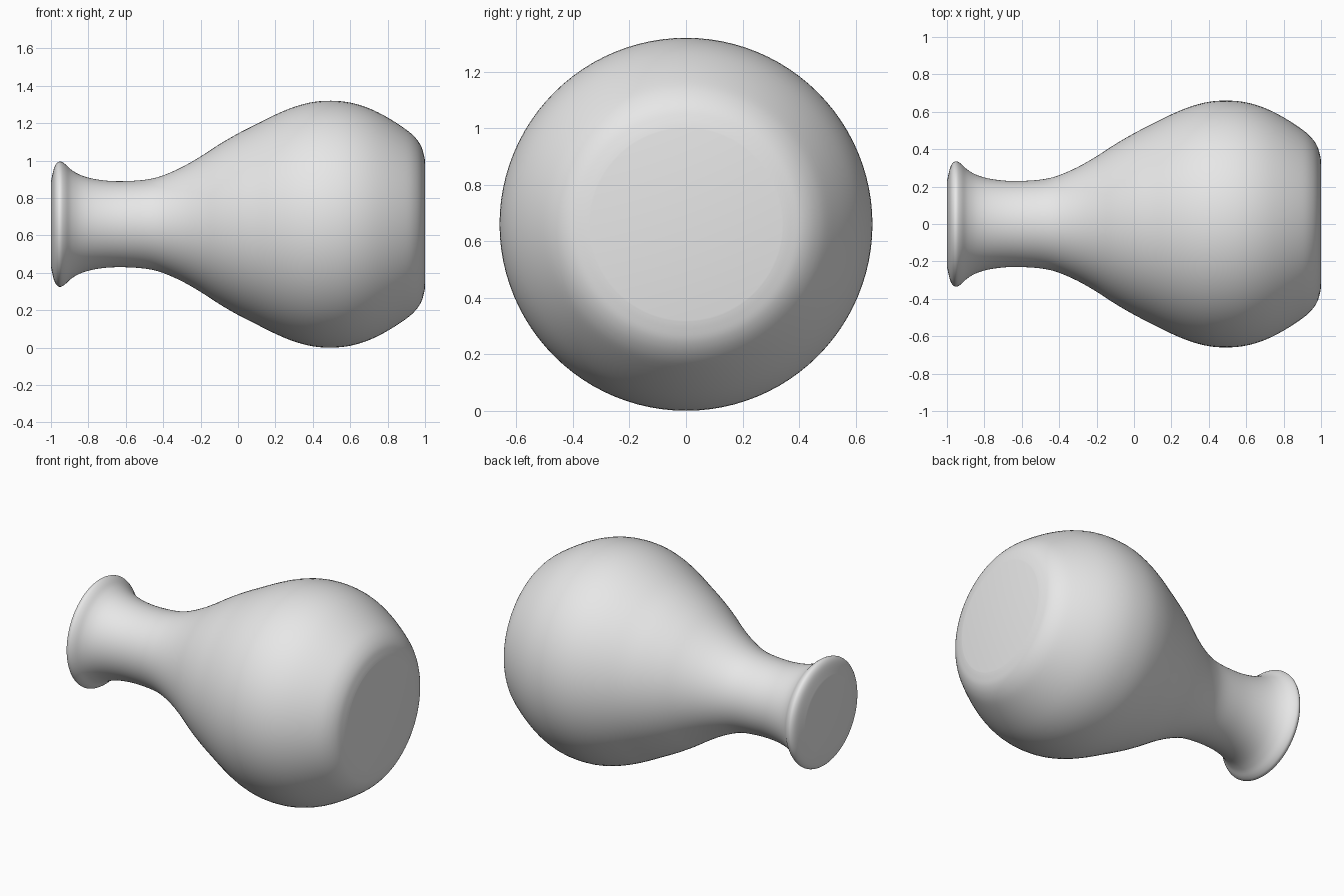
import bpy, bmesh, math
from mathutils import Vector

cube = bpy.data.objects.get("Cube")
if cube:
    bpy.data.objects.remove(cube, do_unlink=True)

AXIS_Z = 0.66   # height of the vase's axis as it lies on its side
SIDES = 96
STEPS = 4       # curve samples between profile points

# Profile from the mouth to the base: (x along axis, radius)
PROFILE = [
    (-1.0, 0.23), (-0.985, 0.295), (-0.97, 0.325), (-0.95, 0.335), (-0.925, 0.322),
    (-0.89, 0.29), (-0.84, 0.262), (-0.77, 0.242), (-0.68, 0.231), (-0.58, 0.231),
    (-0.48, 0.24), (-0.4, 0.261), (-0.3, 0.305), (-0.2, 0.362), (-0.1, 0.427),
    (0.0, 0.485), (0.1, 0.536), (0.2, 0.586), (0.3, 0.627), (0.4, 0.653),
    (0.5, 0.66), (0.6, 0.65), (0.7, 0.62), (0.8, 0.57), (0.9, 0.505),
    (0.95, 0.46), (0.98, 0.415), (0.994, 0.37), (1.0, 0.34),
]


def smooth_curve(points, steps):
    """Catmull-Rom samples through the points."""
    p = [Vector(q) for q in points]
    p = [p[0]] + p + [p[-1]]
    out = []
    for i in range(1, len(p) - 2):
        a, b, c, d = p[i - 1:i + 3]
        for s in range(steps):
            t = s / steps
            out.append(0.5 * (2 * b + (c - a) * t + (2 * a - 5 * b + 4 * c - d) * t ** 2
                              + (3 * b - a - 3 * c + d) * t ** 3))
    return out + [p[-1]]


# Clay material
clay = bpy.data.materials.new("light grey clay")
clay.use_nodes = True
clay.diffuse_color = (0.8, 0.8, 0.8, 1)
bsdf = next(n for n in clay.node_tree.nodes if n.type == 'BSDF_PRINCIPLED')
bsdf.inputs["Base Color"].default_value = (0.8, 0.8, 0.8, 1)

# Vase body: rings turned around the x axis, closed at the mouth and base
bm = bmesh.new()
rings = []
for x, r in smooth_curve(PROFILE, STEPS):
    angles = [2 * math.pi * k / SIDES for k in range(SIDES)]
    rings.append([bm.verts.new((x, r * math.cos(a), r * math.sin(a))) for a in angles])
for a, b in zip(rings, rings[1:]):
    for k in range(SIDES):
        n = (k + 1) % SIDES
        bm.faces.new((a[k], a[n], b[n], b[k]))
bm.faces.new(rings[0])
bm.faces.new(rings[-1])
bmesh.ops.recalc_face_normals(bm, faces=bm.faces)

mesh = bpy.data.meshes.new("vase")
bm.to_mesh(mesh)
bm.free()
mesh.materials.append(clay)
vase = bpy.data.objects.new("vase", mesh)
vase.location.z = AXIS_Z
bpy.context.collection.objects.link(vase)

# Smooth shading with crisp edges around the end caps
bpy.ops.object.select_all(action='DESELECT')
vase.select_set(True)
bpy.context.view_layer.objects.active = vase
bpy.ops.object.shade_smooth_by_angle(angle=math.radians(30))
